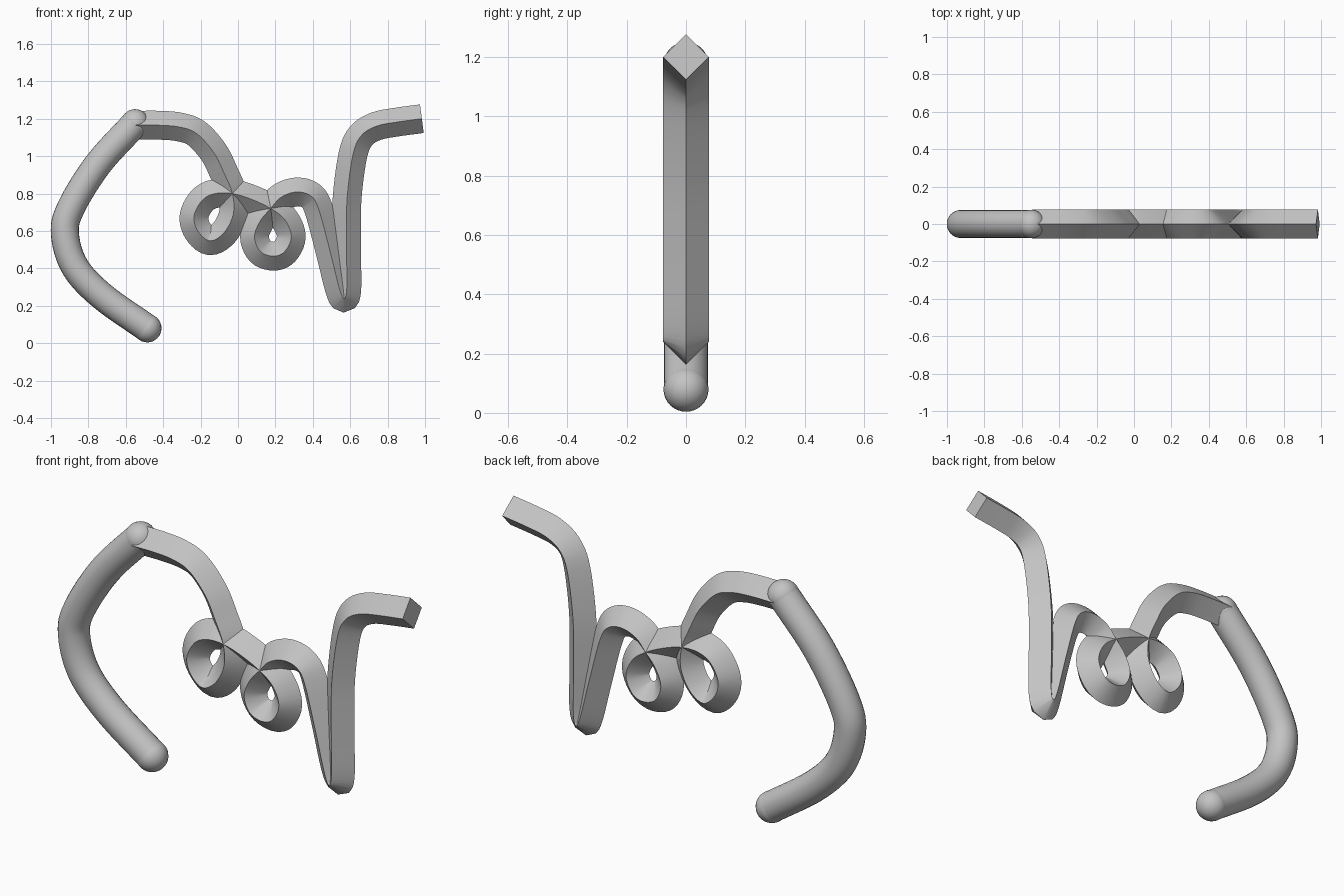
import bpy
import bmesh
import math
from mathutils import Vector

default_cube = bpy.data.objects.get("Cube")
if default_cube:
    bpy.data.objects.remove(default_cube, do_unlink=True)

# One plain grey for everything
grey = bpy.data.materials.new("plain_grey")
grey.use_nodes = True
colour = (0.55, 0.55, 0.55, 1)
grey.diffuse_color = colour
grey.node_tree.nodes["Principled BSDF"].inputs["Base Color"].default_value = colour


def smooth_path(points, steps):
    """Spline through the (x, z) points, as vectors in the y = 0 plane."""
    pts = [Vector((x, 0, z)) for x, z in points]
    pts = [2 * pts[0] - pts[1]] + pts + [2 * pts[-1] - pts[-2]]
    path = []
    for a, b, c, d in zip(pts, pts[1:], pts[2:], pts[3:]):
        for i in range(steps):
            t = i / steps
            path.append(b + (c - a) * t / 2
                        + (2 * a - 5 * b + 4 * c - d) * t * t / 2
                        + (3 * b - a - 3 * c + d) * t ** 3 / 2)
    path.append(pts[-2])
    return path


def finish(obj, angle):
    obj.data.materials.append(grey)
    bpy.ops.object.select_all(action="DESELECT")
    obj.select_set(True)
    bpy.context.view_layer.objects.active = obj
    bpy.ops.object.shade_smooth_by_angle(angle=math.radians(angle))


def sweep(name, points, radius, sides, steps, angle):
    """Sweep a regular polygon along the path and cap both ends."""
    path = smooth_path(points, steps)
    last = len(path) - 1
    side = Vector((0, 1, 0))
    bm = bmesh.new()
    rings = []
    for i, p in enumerate(path):
        tangent = (path[min(i + 1, last)] - path[max(i - 1, 0)]).normalized()
        normal = side.cross(tangent)
        ring = []
        for k in range(sides):
            turn = math.tau * k / sides
            offset = normal * math.cos(turn) + side * math.sin(turn)
            ring.append(bm.verts.new(p + offset * radius))
        rings.append(ring)
    for r, s in zip(rings, rings[1:]):
        for k in range(sides):
            n = (k + 1) % sides
            bm.faces.new((r[k], r[n], s[n], s[k]))
    bm.faces.new(rings[0][::-1])
    bm.faces.new(rings[-1])
    mesh = bpy.data.meshes.new(name)
    bm.to_mesh(mesh)
    bm.free()
    obj = bpy.data.objects.new(name, mesh)
    bpy.context.collection.objects.link(obj)
    finish(obj, angle)
    return path


# Round bent arm with ball ends
arm_points = [(-0.55, 1.175), (-0.75, 0.955), (-0.895, 0.72), (-0.925, 0.58),
              (-0.87, 0.405), (-0.725, 0.25), (-0.485, 0.08)]
arm_path = sweep("round_arm", arm_points, 0.075, 24, 6, 40)
for name, centre in (("upper_ball_end", arm_path[0]), ("lower_ball_end", arm_path[-1])):
    bpy.ops.mesh.primitive_uv_sphere_add(segments=24, ring_count=16, radius=0.076,
                                         location=centre)
    ball = bpy.context.object
    ball.name = name
    finish(ball, 40)

# Square-section ribbon: shoulder, two curls, hump, deep dip, raised end
shoulder = [(-0.545, 1.165), (-0.42, 1.165), (-0.31, 1.155), (-0.22, 1.12),
            (-0.13, 1.02), (-0.075, 0.91)]
left_curl = [(-0.03, 0.8), (-0.025, 0.69), (-0.075, 0.59), (-0.15, 0.547),
             (-0.215, 0.6), (-0.235, 0.68), (-0.19, 0.765), (-0.12, 0.8),
             (-0.03, 0.8), (0.07, 0.77)]
right_curl = [(0.175, 0.72), (0.25, 0.66), (0.285, 0.57), (0.25, 0.49),
              (0.19, 0.465), (0.12, 0.49), (0.088, 0.57), (0.12, 0.655),
              (0.175, 0.72), (0.23, 0.78)]
dip = [(0.31, 0.808), (0.385, 0.79), (0.43, 0.72), (0.49, 0.5), (0.54, 0.3),
       (0.567, 0.24), (0.582, 0.3), (0.58, 0.52)]
raised_end = [(0.583, 0.77), (0.615, 1.01), (0.66, 1.11), (0.74, 1.16),
              (0.85, 1.182), (0.983, 1.2)]
sweep("curled_ribbon", shoulder + left_curl + right_curl + dip + raised_end,
      0.077, 4, 5, 40)
